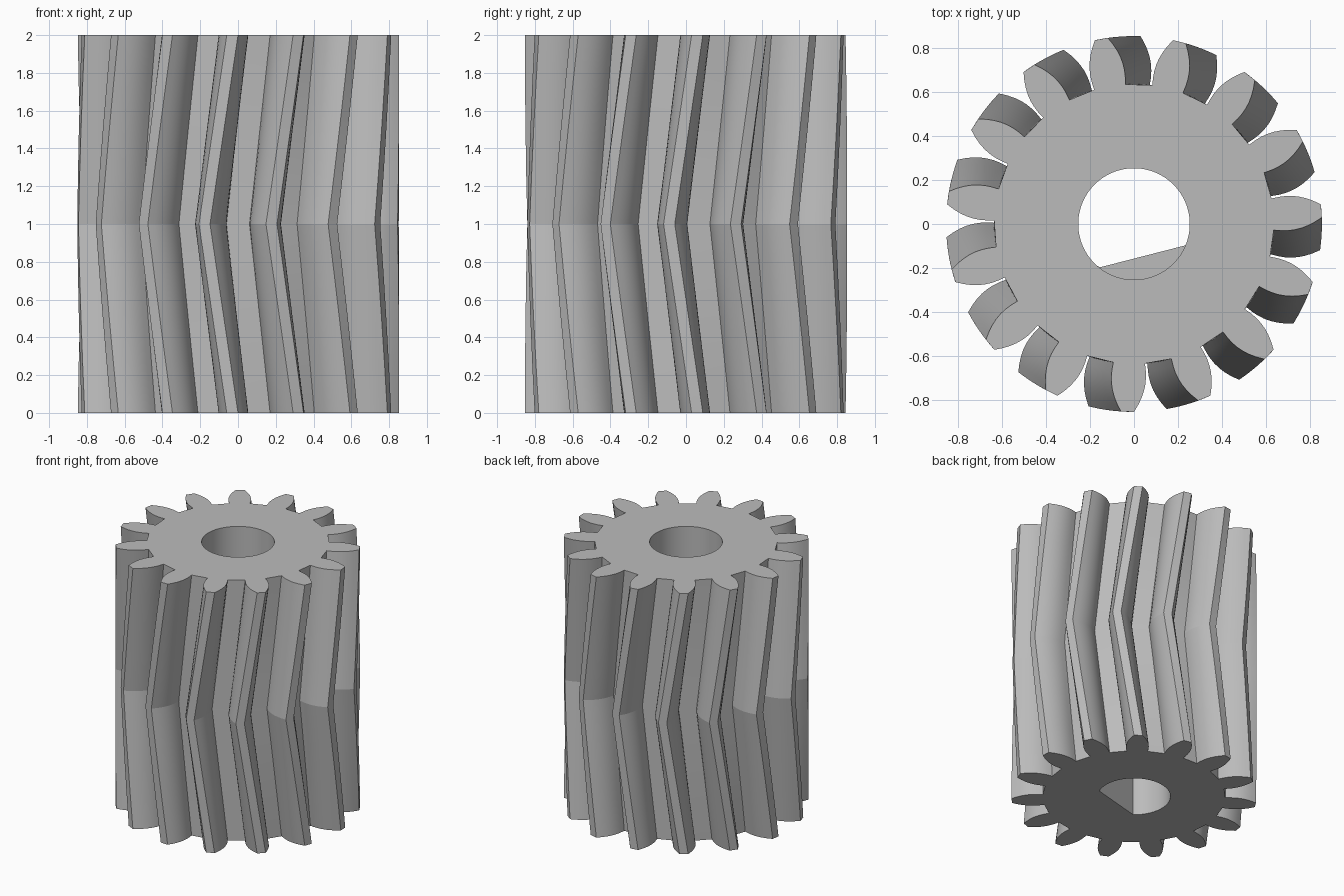
import bpy, bmesh, math
from mathutils import Vector

if "Cube" in bpy.data.objects:
    bpy.data.objects.remove(bpy.data.objects["Cube"], do_unlink=True)

TEETH = 15
PITCH = math.tau / TEETH
HEIGHT = 2.0
TWIST = math.radians(10)      # helix angle gained from the middle to each end
LAYERS = 8                    # slices over the full height
BORE_R, FLAT_DIST, BORE_SIDES = 0.253, 0.152, 96
# Tooth flank: radius and half-width in degrees, root to tip
FLANK = [(0.635, 6.5), (0.67, 6.6), (0.70, 6.45), (0.73, 6.05),
         (0.76, 5.4), (0.79, 4.5), (0.82, 3.4), (0.853, 2.0)]

steel = bpy.data.materials.new("plain_grey")
steel.use_nodes = True
grey = (0.5, 0.5, 0.5, 1)
steel.diffuse_color = grey
steel.node_tree.nodes["Principled BSDF"].inputs["Base Color"].default_value = grey


def polar(r, a):
    return Vector((r * math.cos(a), r * math.sin(a)))


def gear_outline(turn):
    points = []
    for i in range(TEETH):
        centre = math.pi / 2 + i * PITCH + turn
        points += [polar(r, centre - math.radians(a)) for r, a in FLANK]
        points += [polar(r, centre + math.radians(a)) for r, a in reversed(FLANK)]
    return points


def bore_outline(flattened):
    # Round hole, or the same hole with one side pushed up to a flat
    normal = polar(1, math.radians(104.4))
    points = [polar(BORE_R, math.tau * i / BORE_SIDES) for i in range(BORE_SIDES)]
    if flattened:
        points = [p + normal * max(0, -FLAT_DIST - p.dot(normal)) for p in points]
    return points


def add_ring(bm, points, z):
    verts = [bm.verts.new((p.x, p.y, z)) for p in points]
    edges = [bm.edges.new((v, verts[i - 1])) for i, v in enumerate(verts)]
    return verts, edges


def skin(bm, rings):
    for (low, _), (high, _) in zip(rings, rings[1:]):
        for i in range(len(low)):
            bm.faces.new((low[i - 1], low[i], high[i], high[i - 1]))


bm = bmesh.new()

# Herringbone teeth
outer = []
for k in range(LAYERS + 1):
    t = 2 * k / LAYERS - 1
    outer.append(add_ring(bm, gear_outline(TWIST * abs(t)), HEIGHT * k / LAYERS))
skin(bm, outer)
for edge in outer[LAYERS // 2][1]:
    edge.smooth = False

# Bore: flat-sided lower half, round upper half
bore = [add_ring(bm, bore_outline(flat), z)
        for flat, z in ((True, 0), (True, 1), (False, 1), (False, HEIGHT))]
skin(bm, bore)

# End faces
for end, up in ((0, -1), (-1, 1)):
    bmesh.ops.triangle_fill(bm, edges=outer[end][1] + bore[end][1],
                            use_beauty=True, normal=(0, 0, up))

bmesh.ops.remove_doubles(bm, verts=bm.verts[:], dist=0.00001)
bmesh.ops.recalc_face_normals(bm, faces=bm.faces[:])

mesh = bpy.data.meshes.new("herringbone_gear")
bm.to_mesh(mesh)
bm.free()
mesh.materials.append(steel)
gear = bpy.data.objects.new("herringbone_gear", mesh)
bpy.context.collection.objects.link(gear)
bpy.context.view_layer.objects.active = gear
gear.select_set(True)
bpy.ops.object.shade_smooth_by_angle(angle=math.radians(30))
